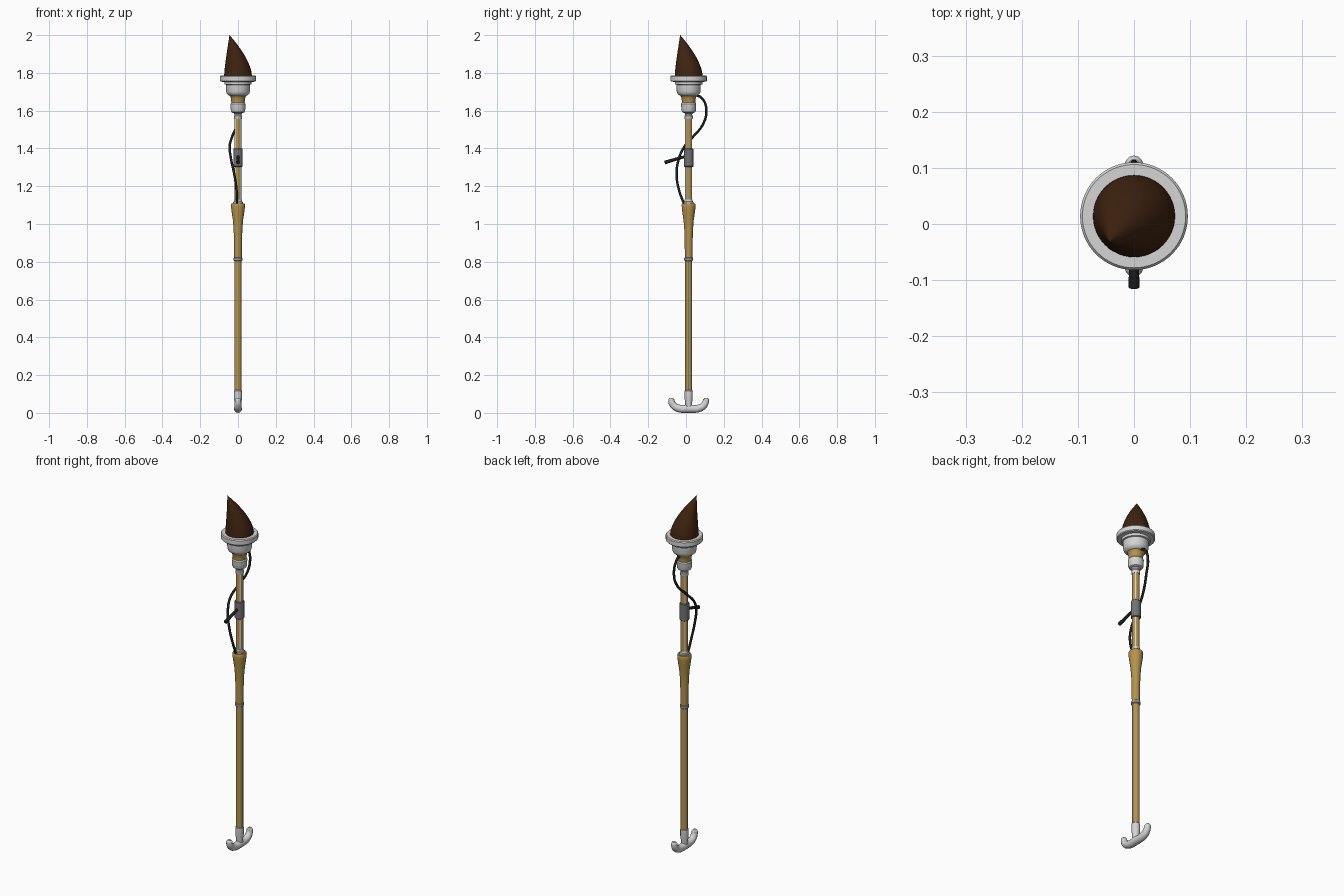
import bpy, bmesh, math
from mathutils import Vector

if "Cube" in bpy.data.objects:
    bpy.data.objects.remove(bpy.data.objects["Cube"])

CY = 0.014  # the staff axis sits slightly behind the origin


def mat(name, rgb):
    m = bpy.data.materials.new(name)
    m.diffuse_color = (*rgb, 1)
    m.use_nodes = True
    m.node_tree.nodes["Principled BSDF"].inputs["Base Color"].default_value = m.diffuse_color
    return m


WHITE = mat("pale grey metal", (0.66, 0.66, 0.66))
GOLD = mat("tan gold", (0.46, 0.29, 0.075))
BROWN = mat("dark brown hair", (0.05, 0.017, 0.005))
GREY = mat("mid grey", (0.17, 0.17, 0.18))
BLACK = mat("black rubber", (0.014, 0.014, 0.014))
SLATE = mat("slate grey", (0.32, 0.34, 0.37))


def finish(ob, angle=35):
    bpy.ops.object.select_all(action='DESELECT')
    ob.select_set(True)
    bpy.context.view_layer.objects.active = ob
    bpy.ops.object.shade_smooth_by_angle(angle=math.radians(angle))
    return ob


def rings(name, levels, mats, n=40, rule=None):
    """Stack circles (z, radius, dx, dy) into a closed solid."""
    bm = bmesh.new()
    loops = []
    for z, r, dx, dy in levels:
        loops.append([bm.verts.new((dx + r * math.cos(2 * math.pi * i / n),
                                    CY + dy + r * math.sin(2 * math.pi * i / n), z))
                      for i in range(n)])
    for a, b in zip(loops, loops[1:]):
        for i in range(n):
            j = (i + 1) % n
            f = bm.faces.new((a[i], a[j], b[j], b[i]))
            if rule:
                f.material_index = rule((i + 0.5) / n * 2 * math.pi)
    bm.faces.new(loops[0])
    bm.faces.new(loops[-1])
    bmesh.ops.recalc_face_normals(bm, faces=bm.faces)
    me = bpy.data.meshes.new(name)
    bm.to_mesh(me)
    bm.free()
    for m in mats:
        me.materials.append(m)
    ob = bpy.data.objects.new(name, me)
    bpy.context.collection.objects.link(ob)
    return finish(ob)


def lathe(name, profile, m, n=40):
    return rings(name, [(z, r, 0, 0) for z, r in profile], [m], n)


def tube(name, pts, radius, m, radii=None, res=10):
    """Smooth tube through points, turned into a mesh."""
    cu = bpy.data.curves.new(name, 'CURVE')
    cu.dimensions = '3D'
    cu.bevel_depth = radius
    cu.bevel_resolution = 4
    cu.resolution_u = res
    cu.use_fill_caps = True
    sp = cu.splines.new('BEZIER')
    sp.bezier_points.add(len(pts) - 1)
    for k, (bp, p) in enumerate(zip(sp.bezier_points, pts)):
        bp.co = p
        bp.handle_left_type = bp.handle_right_type = 'AUTO'
        bp.radius = radii[k] if radii else 1
    ob = bpy.data.objects.new(name, cu)
    bpy.context.collection.objects.link(ob)
    cu.materials.append(m)
    bpy.ops.object.select_all(action='DESELECT')
    ob.select_set(True)
    bpy.context.view_layer.objects.active = ob
    bpy.ops.object.convert(target='MESH')
    return finish(bpy.context.view_layer.objects.active, 50)


# Brush hair: a cone that bulges and leans towards the front left
hair = [(1.77, 0.073, 0, 0)]
for k in range(21):
    t = k / 20
    lean = -0.045 * t ** 1.7
    hair.append((1.79 + 0.21 * t, max(0.073 * (1 - t ** 1.5), 0.0008), lean, lean))
rings("brush_hair", hair, [BROWN], 48)

# Head: flange, cup, neck and socket
lathe("head_flange", [(1.752, 0.074), (1.754, 0.092), (1.758, 0.096), (1.782, 0.096),
                      (1.787, 0.092), (1.787, 0.070)], WHITE, 64)
lathe("head_cup", [(1.678, 0.042), (1.682, 0.050), (1.690, 0.059), (1.702, 0.063),
                   (1.737, 0.064), (1.739, 0.072), (1.756, 0.073)], WHITE, 48)
lathe("head_neck", [(1.635, 0.035), (1.655, 0.036), (1.670, 0.039), (1.682, 0.045)], GOLD)
lathe("head_socket", [(1.588, 0.026), (1.592, 0.034), (1.600, 0.038), (1.636, 0.040),
                      (1.642, 0.036)], WHITE)
lathe("socket_collar", [(1.555, 0.020), (1.558, 0.022), (1.572, 0.022), (1.576, 0.019),
                        (1.582, 0.019), (1.590, 0.025)], WHITE, 32)

# Shafts: gold panels separated by pale strips running lengthwise
rings("upper_shaft", [(1.10, 0.019, 0, 0), (1.56, 0.019, 0, 0)], [GOLD, WHITE], 40,
      lambda a: 1 if abs(math.cos(2 * a)) < 0.30 else 0)
rings("lower_shaft", [(0.10, 0.019, 0, 0), (0.82, 0.019, 0, 0)], [GOLD, GREY], 40,
      lambda a: 1 if abs(math.sin(a)) < 0.17 else 0)

# Grip and its rings
lathe("grip", [(0.815, 0.020), (0.90, 0.021), (0.97, 0.023), (1.02, 0.027), (1.06, 0.033),
               (1.085, 0.036), (1.102, 0.037), (1.109, 0.034), (1.110, 0.02)], GOLD)
lathe("grip_top_collar", [(1.108, 0.026), (1.116, 0.026), (1.120, 0.022), (1.130, 0.021)],
      WHITE, 32)
lathe("grip_lower_ring", [(0.805, 0.020), (0.808, 0.0235), (0.820, 0.0235), (0.823, 0.020)],
      SLATE, 32)

# Clamp with its lever
lathe("clamp", [(1.303, 0.022), (1.306, 0.025), (1.397, 0.025), (1.400, 0.022)], GREY, 32)
tube("clamp_lever", [(0, 0.0, 1.358), (0, -0.055, 1.343), (0, -0.113, 1.325)], 0.009, BLACK,
     [0.8, 0.9, 1.1])

# Cord winding from the head, round the left side and down into the grip
tube("cord", [(0, 0.048, 1.685), (0, 0.085, 1.665), (0, 0.108, 1.60), (-0.006, 0.088, 1.525),
              (-0.03, 0.040, 1.465), (-0.044, -0.008, 1.41), (-0.037, -0.038, 1.345),
              (-0.019, -0.050, 1.26), (-0.008, -0.037, 1.18), (-0.005, -0.010, 1.105)],
     0.0065, BLACK)

# Foot: ferrule and double hook
lathe("foot_ferrule", [(0.02, 0.017), (0.06, 0.019), (0.075, 0.0215), (0.117, 0.0215),
                       (0.120, 0.019)], WHITE, 32)
arm = [(0.092, 0.079, 0.5), (0.092, 0.070, 0.85), (0.085, 0.046, 0.95), (0.062, 0.027, 1.05)]
path = [(-y, z, r) for y, z, r in arm] + [(0, 0.022, 1.15)] + arm[::-1]
tube("foot_hook", [(0, CY + y, z) for y, z, r in path], 0.019, WHITE, [p[2] for p in path])
